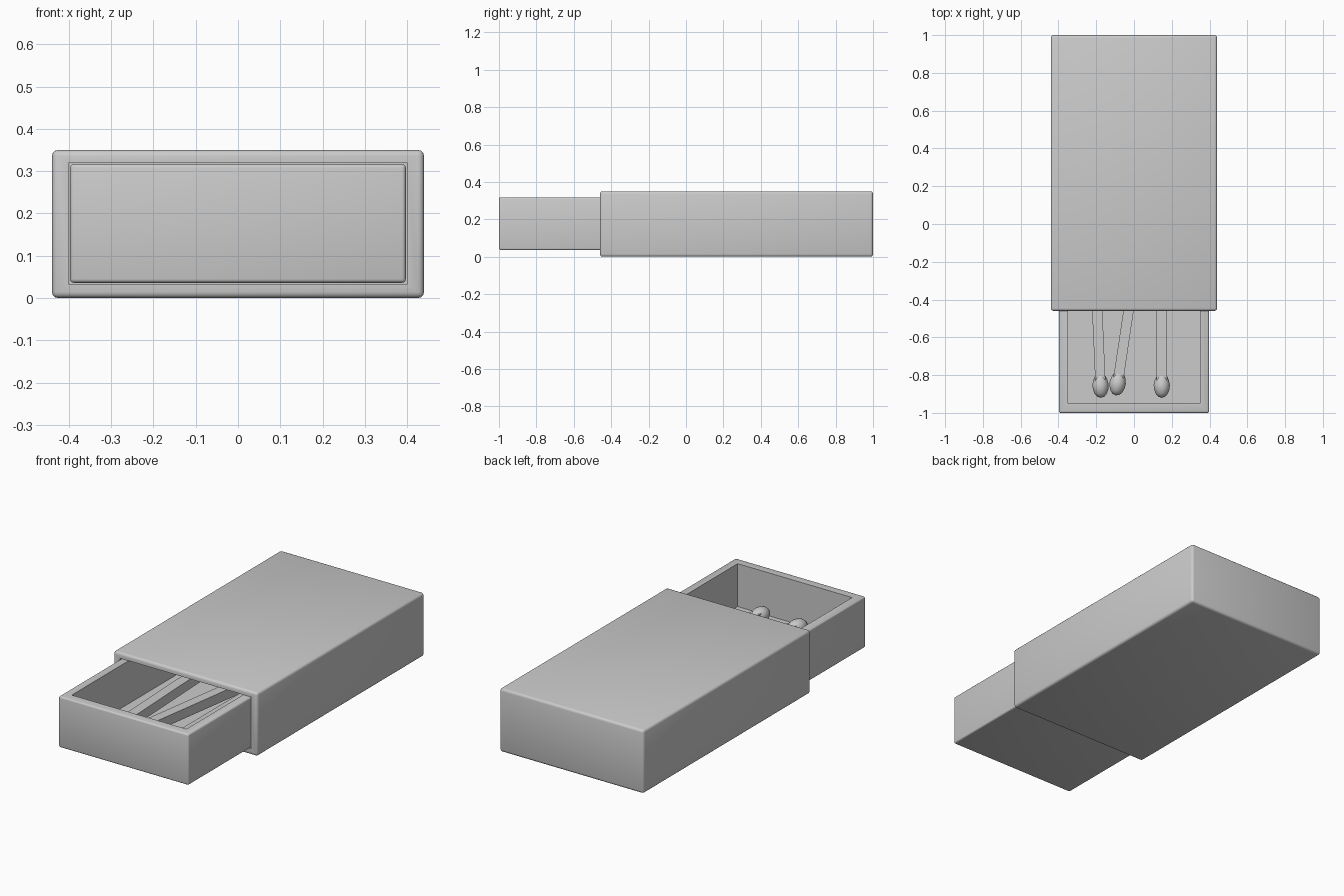
import bpy, bmesh, math
from mathutils import Matrix, Vector

if "Cube" in bpy.data.objects:
    bpy.data.objects.remove(bpy.data.objects["Cube"])


def add_object(name, bm, angle=40):
    bmesh.ops.recalc_face_normals(bm, faces=bm.faces[:])
    mesh = bpy.data.meshes.new(name)
    bm.to_mesh(mesh)
    bm.free()
    ob = bpy.data.objects.new(name, mesh)
    bpy.context.collection.objects.link(ob)
    bpy.ops.object.select_all(action='DESELECT')
    ob.select_set(True)
    bpy.context.view_layer.objects.active = ob
    bpy.ops.object.shade_smooth_by_angle(angle=math.radians(angle))
    return ob


def box_verts(bm, lo, hi):
    lo, hi = Vector(lo), Vector(hi)
    m = Matrix.Translation((lo + hi) / 2) @ Matrix.Diagonal((*(hi - lo), 1))
    return bmesh.ops.create_cube(bm, size=1, matrix=m)["verts"]


def hollow_box(name, lo, hi, inner_lo, inner_hi, open_dir, bevel):
    """Box with a cavity open towards open_dir and rounded outer edges."""
    bm = bmesh.new()
    box_verts(bm, lo, hi)
    outer_edges = bm.edges[:]
    face = max(bm.faces, key=lambda f: f.normal.dot(Vector(open_dir)))
    axis = max(range(3), key=lambda i: abs(open_dir[i]))
    bmesh.ops.inset_individual(bm, faces=[face], thickness=0.02)
    mid = [(a + b) / 2 for a, b in zip(lo, hi)]
    # Fit the rim to the cavity, then push the cavity floor inwards
    for v in face.verts:
        for i in range(3):
            if i != axis:
                v.co[i] = inner_lo[i] if v.co[i] < mid[i] else inner_hi[i]
    new = bmesh.ops.extrude_discrete_faces(bm, faces=[face])["faces"][0]
    for v in new.verts:
        v.co[axis] = inner_lo[axis] if open_dir[axis] > 0 else inner_hi[axis]
    bmesh.ops.bevel(bm, geom=outer_edges, offset=bevel, segments=3,
                    profile=0.5, affect='EDGES')
    return add_object(name, bm)


# Outer sleeve, open at the front
hollow_box("sleeve", (-0.44, -0.46, 0), (0.44, 1.0, 0.35),
           (-0.40, -0.46, 0.032), (0.40, 0.965, 0.32), (0, -1, 0), 0.014)

# Sliding drawer, open at the top
hollow_box("drawer", (-0.397, -1.0, 0.036), (0.397, 0.44, 0.317),
           (-0.35, -0.95, 0.08), (0.35, 0.39, 0.317), (0, 0, 1), 0.009)

# Matches: square stick plus a turned teardrop head
HEAD = [(0, 0.06), (0.026, 0.058), (0.037, 0.035), (0.043, 0.008), (0.041, -0.014),
        (0.033, -0.037), (0.019, -0.054), (0, -0.06)]


def match(index, x, y, angle):
    place = Matrix.Translation((x, y, 0.122)) @ Matrix.Rotation(angle, 4, 'Z')
    stick = bmesh.new()
    box_verts(stick, (-0.027, 0.03, -0.027), (0.027, 1.17, 0.027))
    add_object(f"match_stick_{index}", stick).matrix_world = place

    head = bmesh.new()
    verts = [head.verts.new((r, t, 0)) for r, t in HEAD]
    edges = [head.edges.new(p) for p in zip(verts, verts[1:])]
    bmesh.ops.spin(head, geom=verts + edges, cent=(0, 0, 0), axis=(0, 1, 0),
                   angle=math.tau, steps=24)
    bmesh.ops.remove_doubles(head, verts=head.verts[:], dist=0.0005)
    add_object(f"match_head_{index}", head, 60).matrix_world = place


for i, (x, y, a) in enumerate([(-0.177, -0.86, 2.5), (-0.087, -0.848, -8.5),
                               (0.147, -0.86, 0)], 1):
    match(i, x, y, math.radians(a))
